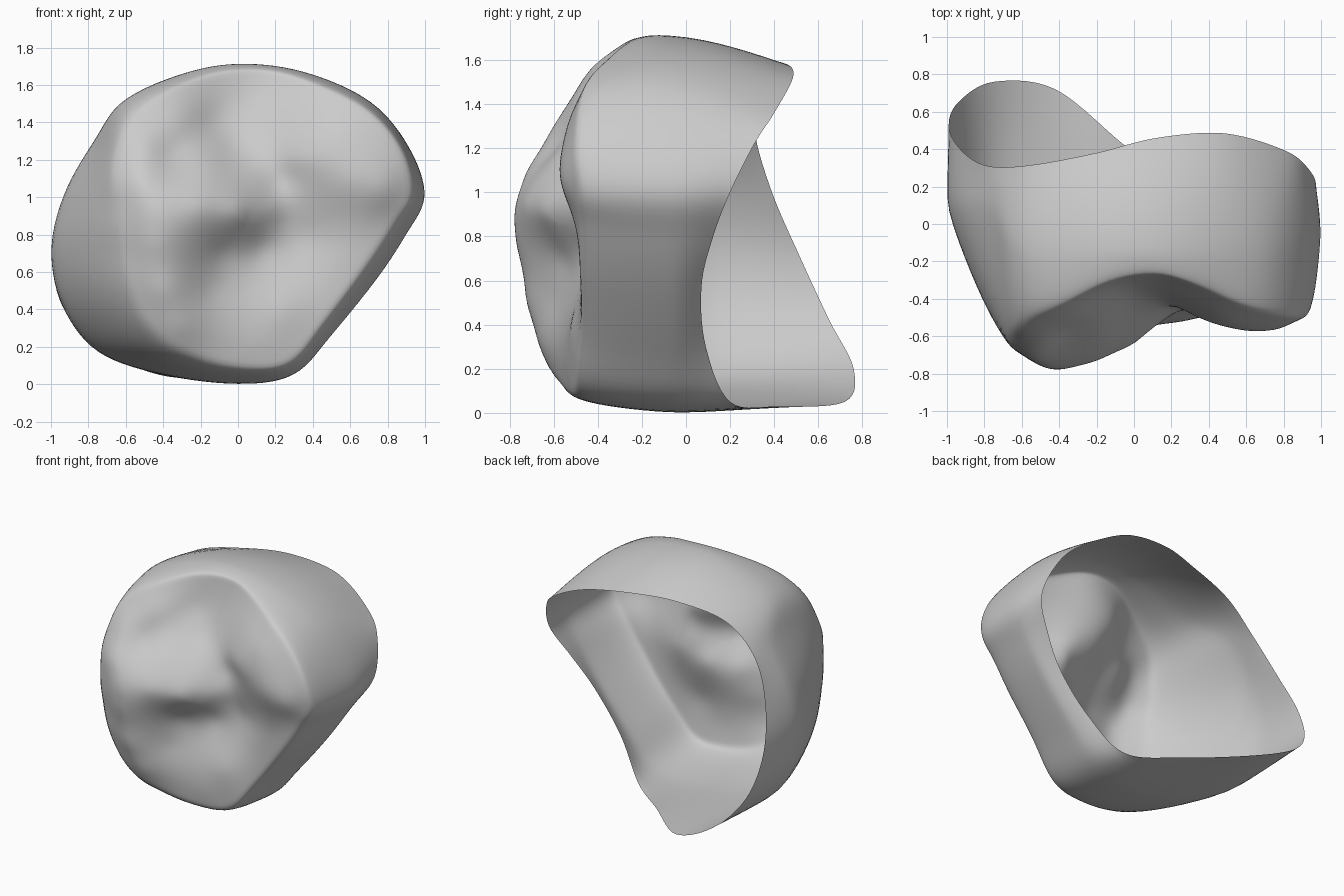
import bpy, bmesh, math
from mathutils import Vector

if "Cube" in bpy.data.objects:
    bpy.data.objects.remove(bpy.data.objects["Cube"])

# Open back rim (x, y, z), counter-clockwise seen from the front
RIM = [(.97,.2,1.0),(.92,.31,1.22),(.79,.4,1.36),(.48,.485,1.52),(.12,.46,1.58),(-.2,.38,1.57),
       (-.55,.315,1.49),(-.78,.31,1.28),(-.92,.39,1.0),(-.99,.52,.7),(-.94,.65,.42),(-.75,.76,.2),
       (-.42,.72,.05),(-.05,.42,.03),(.25,.2,.05),(.47,.09,.3),(.69,.07,.57),(.85,.12,.79)]
# Widest outline (x, z)
MID = [(1,1),(.93,1.24),(.75,1.48),(.48,1.63),(.15,1.71),(-.2,1.69),(-.6,1.53),(-.77,1.3),(-.93,1.02),
       (-1,.72),(-.94,.42),(-.75,.17),(-.4,.05),(0,0),(.3,.05),(.5,.26),(.75,.57),(.9,.8)]
# Edge of the crumpled front
EDGE = [(.92,-.49,1.03),(.86,-.5,1.27),(.69,-.47,1.46),(.43,-.37,1.59),(.15,-.27,1.67),(-.18,-.33,1.64),
        (-.53,-.5,1.46),(-.66,-.6,1.2),(-.66,-.66,.95),(-.63,-.66,.7),(-.55,-.65,.42),(-.4,-.63,.23),
        (-.2,-.58,.14),(.05,-.53,.09),(.28,-.5,.12),(.46,-.48,.34),(.68,-.48,.64),(.83,-.48,.87)]
# Bumps and hollows of the front (x, depth, z)
DENTS = [(-.45,-.775,.92),(-.45,-.765,.75),(-.4,-.725,.5),(-.32,-.665,.3),(-.2,-.73,.95),(0,-.64,.92),
         (.15,-.52,.93),(.25,-.45,.88),(.36,-.43,.78),(.6,-.57,1.08),(.78,-.56,1.05),(.5,-.51,1.37),
         (.45,-.54,1.2),(.32,-.49,1.2),(.23,-.44,1.1),(.3,-.37,1.5),(.1,-.3,1.52),(.12,-.4,1.27),
         (-.02,-.4,1.28),(-.12,-.35,1.43),(-.3,-.49,1.42),(-.35,-.57,1.23),(-.53,-.72,1.1),
         (-.51,-.61,1.29),(-.17,-.58,1.17),(.12,-.46,.72),(-.08,-.56,.7),(-.15,-.59,.5),
         (0,-.55,.4),(.25,-.52,.4),(.1,-.54,.2),(.52,-.475,.65)]
SEG = 126


def loop_spline(pts):
    """Resample a closed loop with Catmull-Rom."""
    pts, out, n = [Vector(p) for p in pts], [], len(pts)
    for k in range(SEG):
        i, t = divmod(k * n / SEG, 1)
        a, b, c, d = (pts[(int(i) + j) % n] for j in (-1, 0, 1, 2))
        out.append(.5 * (2*b + (c-a)*t + (2*a-5*b+4*c-d)*t*t + (3*b-a-3*c+d)*t**3))
    return out


def kernel(dx, dz):
    return math.sqrt(dx*dx + dz*dz + .003)


def fit_surface(pts):
    """Smooth depth field through scattered points."""
    n = len(pts)
    m = [[kernel(p[0]-q[0], p[2]-q[2]) for q in pts] + [p[1] + .5] for p in pts]
    for c in range(n):
        piv = max(range(c, n), key=lambda r: abs(m[r][c]))
        m[c], m[piv] = m[piv], m[c]
        for r in range(n):
            if r != c:
                f = m[r][c] / m[c][c]
                m[r] = [u - f*v for u, v in zip(m[r], m[c])]
    w = [m[i][n] / m[i][i] for i in range(n)]
    return lambda x, z: sum(wi * kernel(x-p[0], z-p[2]) for wi, p in zip(w, pts)) - .5


depth = fit_surface(EDGE + DENTS)
rim = loop_spline(RIM)
# The widest line sits further back on the left and further forward on top
mid = loop_spline([(x, .08 if x < -.7 else -.14 if z > 1.3 else -.07, z) for x, z in MID])
edge = loop_spline(EDGE)
for p in edge:
    p.y = depth(p.x, p.z)

# Wall rings: rim to widest outline, then rounded over into the front edge
rings = []
for k in range(8):
    t = k / 8
    s = math.sin(t * math.pi / 2)
    rings.append([Vector((a.x + (b.x-a.x)*s, a.y + (b.y-a.y)*t, a.z + (b.z-a.z)*s))
                  for a, b in zip(rim, mid)])
for k in range(12):
    t = k / 12
    ring = []
    for a, b in zip(mid, edge):
        left = min(1, max(0, (-b.x - .1) * 2.5)) * min(1, max(0, (1.5 - b.z) * 2.5))
        u, v = .35 + .15*left, .92 - .16*left
        c = Vector((a.x + (b.x-a.x)*u, a.y + (b.y-a.y)*v, a.z + (b.z-a.z)*u))
        ring.append(a*(1-t)**2 + c*2*t*(1-t) + b*t*t)
    rings.append(ring)

# Front rings shrink to the centre and follow the depth field
cx, cz = .05, .86
for k in range(32):
    s = 1 - k / 32
    ring = []
    for p in edge:
        x, z = cx + (p.x-cx)*s, cz + (p.z-cz)*s
        ring.append(Vector((x, depth(x, z), z)))
    rings.append(ring)

bm = bmesh.new()
loops = [[bm.verts.new(p) for p in r] for r in rings]
for a, b in zip(loops, loops[1:]):
    for i in range(SEG):
        j = (i + 1) % SEG
        bm.faces.new((a[i], b[i], b[j], a[j]))
tip = bm.verts.new((cx, depth(cx, cz), cz))
for i in range(SEG):
    bm.faces.new((loops[-1][i], tip, loops[-1][(i+1) % SEG]))
# Soften the interior, keeping the rim in place
inner = [v for v in bm.verts if not v.is_boundary]
for _ in range(4):
    bmesh.ops.smooth_vert(bm, verts=inner, factor=.5, use_axis_x=True, use_axis_y=True, use_axis_z=True)
bmesh.ops.recalc_face_normals(bm, faces=bm.faces)
front = min(bm.faces, key=lambda f: f.calc_center_median().y)
if front.normal.y > 0:
    bmesh.ops.reverse_faces(bm, faces=bm.faces)
for f in bm.faces:
    f.smooth = True
mesh = bpy.data.meshes.new("crumpled_shell")
bm.to_mesh(mesh)
bm.free()
shell = bpy.data.objects.new("crumpled_shell", mesh)
bpy.context.collection.objects.link(shell)
